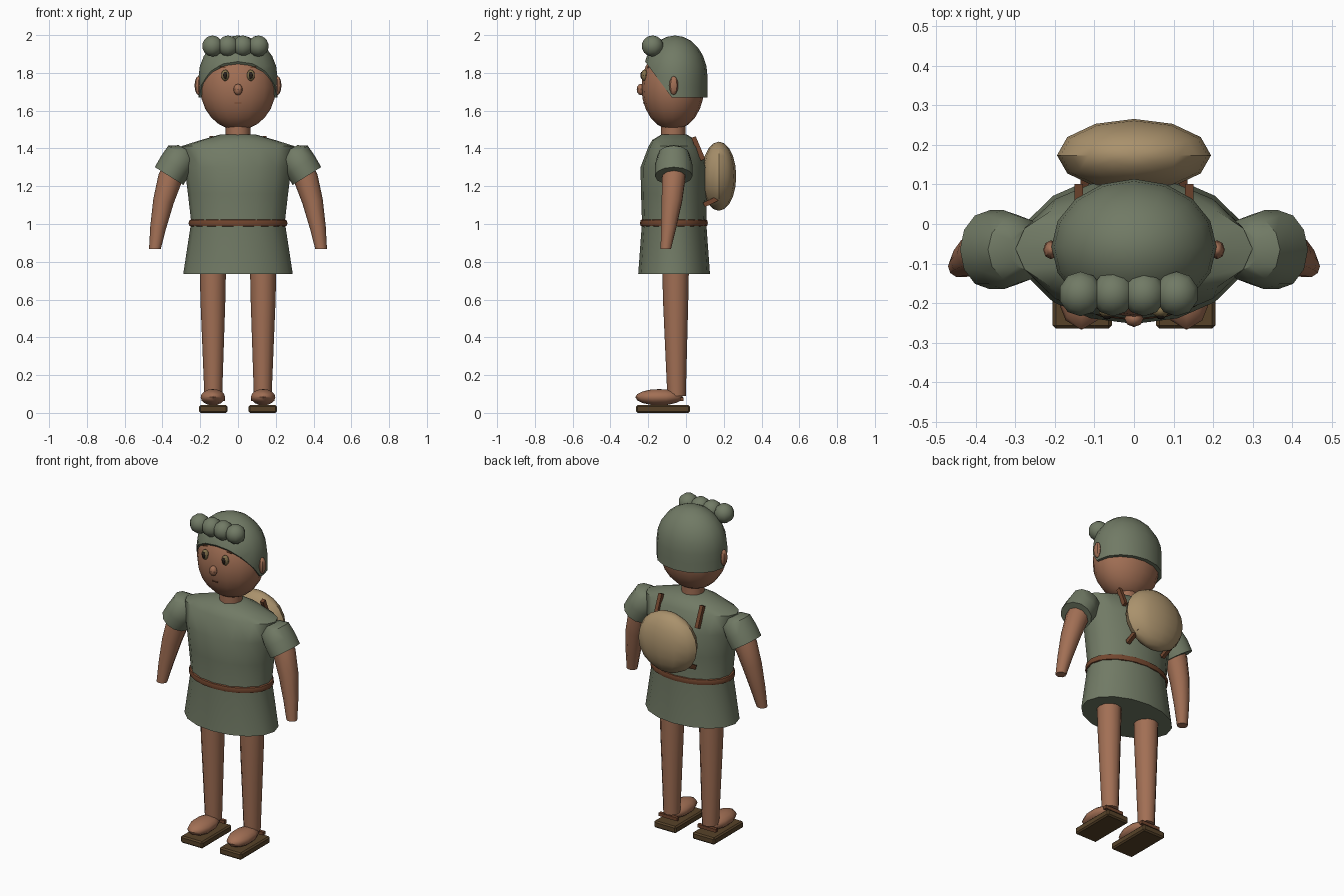
import bpy, bmesh, math
from mathutils import Vector, Matrix

if "Cube" in bpy.data.objects:
    bpy.data.objects.remove(bpy.data.objects["Cube"])


def material(name, rgb):
    m = bpy.data.materials.new(name)
    m.diffuse_color = (*rgb, 1)
    m.use_nodes = True
    m.node_tree.nodes["Principled BSDF"].inputs["Base Color"].default_value = m.diffuse_color
    return m


SKIN = material("skin", (0.36, 0.16, 0.09))
GREEN = material("grey_green", (0.165, 0.195, 0.13))
TAN = material("tan_canvas", (0.40, 0.285, 0.15))
LEATHER = material("brown_leather", (0.17, 0.062, 0.028))
SOLE = material("dark_sole", (0.095, 0.055, 0.022))
EYE = material("olive_eye", (0.22, 0.16, 0.07))
DARK = material("dark_pupil", (0.02, 0.014, 0.01))


def finish(name, bm, mat, angle=40):
    bmesh.ops.recalc_face_normals(bm, faces=bm.faces[:])
    me = bpy.data.meshes.new(name)
    bm.to_mesh(me)
    bm.free()
    me.materials.append(mat)
    ob = bpy.data.objects.new(name, me)
    bpy.context.collection.objects.link(ob)
    bpy.context.view_layer.objects.active = ob
    ob.select_set(True)
    bpy.ops.object.shade_smooth_by_angle(angle=math.radians(angle))
    ob.select_set(False)
    return ob


def ball_mesh(center, radii, segs=12, rings=8):
    bm = bmesh.new()
    bmesh.ops.create_uvsphere(bm, u_segments=segs, v_segments=rings, radius=1)
    bmesh.ops.transform(bm, matrix=Matrix.Translation(center) @ Matrix.Diagonal((*radii, 1)),
                        verts=bm.verts[:])
    return bm


def ball(name, center, radii, mat, segs=12, rings=8):
    return finish(name, ball_mesh(center, radii, segs, rings), mat)


def box(name, center, size, mat, rot_x=0, bevel=0):
    bm = bmesh.new()
    bmesh.ops.create_cube(bm, size=1)
    if bevel:
        bmesh.ops.scale(bm, vec=size, verts=bm.verts[:])
        bmesh.ops.bevel(bm, geom=bm.edges[:], offset=bevel, segments=1, affect='EDGES')
        size = (1, 1, 1)
    bmesh.ops.transform(bm, matrix=Matrix.Translation(center) @ Matrix.Rotation(rot_x, 4, 'X')
                        @ Matrix.Diagonal((*size, 1)), verts=bm.verts[:])
    return finish(name, bm, mat, 30)


def loft(name, rings, mat, segs=12, side=1, angle=40):
    """Each ring is (center, rx, ry, tilt about y); ends are capped."""
    bm = bmesh.new()
    loops = []
    for c, rx, ry, tilt in rings:
        rot = Matrix.Rotation(tilt, 3, 'Y')
        loop = []
        for i in range(segs):
            a = 2 * math.pi * i / segs
            p = Vector(c) + rot @ Vector((rx * math.cos(a), ry * math.sin(a), 0))
            loop.append(bm.verts.new((p.x * side, p.y, p.z)))
        loops.append(loop)
    for a, b in zip(loops, loops[1:]):
        for i in range(segs):
            j = (i + 1) % segs
            bm.faces.new((a[i], a[j], b[j], b[i]))
    bm.faces.new(loops[0])
    bm.faces.new(loops[-1])
    return finish(name, bm, mat, angle)


# Head, neck, nose and mouth
ball("head", (0, -0.07, 1.722), (0.2, 0.166, 0.225), SKIN, 16, 12)
loft("neck", [((0, -0.068, 1.45), 0.065, 0.065, 0), ((0, -0.068, 1.56), 0.065, 0.065, 0)], SKIN)
ball("nose", (0, -0.239, 1.712), (0.024, 0.022, 0.03), SKIN, 8, 6)
box("mouth", (0, -0.223, 1.64), (0.036, 0.008, 0.005), LEATHER)

# Cap of hair: dome with straight lower sides, cut by a sloped hairline and a flat nape
bm = ball_mesh((0, 0, 0), (1, 1, 1), 16, 12)
for v in bm.verts:
    if v.co.z < -0.01:
        r = math.hypot(v.co.x, v.co.y)
        if r > 0.01:
            v.co.x, v.co.y = v.co.x / r, v.co.y / r
bmesh.ops.transform(bm, matrix=Matrix.Translation((0, -0.058, 1.78))
                    @ Matrix.Diagonal((0.209, 0.172, 0.218, 1)), verts=bm.verts[:])
for co, no in (((0, 0, 1.67), (0, 0, 1)), ((0, -0.22, 1.865), (0, 0.195, 0.145))):
    cut = bmesh.ops.bisect_plane(bm, geom=bm.verts[:] + bm.edges[:] + bm.faces[:], dist=1e-5,
                                 plane_co=co, plane_no=Vector(no).normalized(), clear_inner=True)
    bmesh.ops.holes_fill(bm, edges=[e for e in bm.edges if e.is_boundary], sides=0)
finish("hair", bm, GREEN)

# Row of hair curls above the forehead
for i, x in enumerate((-0.135, -0.053, 0.025, 0.108)):
    ball(f"hair_curl_{i + 1}", (x, -0.177, 1.942), (0.057, 0.058, 0.056), GREEN, 10, 7)

# Tunic, from collar to hem
loft("tunic", [((0, -0.063, z), rx, ry, 0) for z, rx, ry in (
    (1.475, 0.09, 0.065), (1.445, 0.195, 0.115), (1.412, 0.30, 0.135), (1.30, 0.283, 0.178),
    (1.16, 0.265, 0.175), (1.01, 0.248, 0.17), (0.735, 0.29, 0.19))], GREEN, 16)

# Belt
loft("belt", [((0, -0.064, z), rx, ry, 0) for z, rx, ry in (
    (0.985, 0.24, 0.16), (0.99, 0.257, 0.176), (1.005, 0.262, 0.18),
    (1.02, 0.257, 0.176), (1.027, 0.24, 0.16))], LEATHER, 20)

# Round bag on the back
ball("back_bag", (0, 0.174, 1.253), (0.195, 0.092, 0.183), TAN, 12, 10)

for s, tag in ((1, "left"), (-1, "right")):
    # Face details and ears
    ball(f"{tag}_eye", (0.068 * s, -0.22, 1.787), (0.022, 0.018, 0.03), EYE, 10, 8)
    ball(f"{tag}_pupil", (0.068 * s, -0.233, 1.787), (0.012, 0.009, 0.019), DARK, 8, 6)
    box(f"{tag}_brow", (0.078 * s, -0.2, 1.83), (0.034, 0.009, 0.007), LEATHER)
    ball(f"{tag}_ear", (0.21 * s, -0.065, 1.733), (0.02, 0.024, 0.05), SKIN, 8, 6)

    # Sleeve and arm
    loft(f"{tag}_sleeve", [
        ((0.275, -0.065, 1.395), 0.045, 0.05, -0.52),
        ((0.295, -0.065, 1.368), 0.088, 0.085, -0.56),
        ((0.33, -0.065, 1.311), 0.091, 0.1, -0.56),
        ((0.365, -0.065, 1.254), 0.089, 0.1, -0.56)], GREEN, 12, s)
    loft(f"{tag}_arm", [
        ((0.31, -0.06, 1.34), 0.06, 0.06, -0.5),
        ((0.36, -0.065, 1.24), 0.065, 0.064, -0.4),
        ((0.395, -0.075, 1.12), 0.055, 0.057, -0.25),
        ((0.423, -0.092, 0.98), 0.042, 0.042, -0.15),
        ((0.44, -0.107, 0.867), 0.031, 0.029, 0)], SKIN, 10, s)

    # Leg and foot
    loft(f"{tag}_leg", [
        ((0.133, -0.055, 0.80), 0.07, 0.071, 0),
        ((0.133, -0.055, 0.60), 0.066, 0.067, 0),
        ((0.131, -0.05, 0.09), 0.047, 0.049, 0)], SKIN, 12, s)
    ball(f"{tag}_foot", (0.133 * s, -0.142, 0.083), (0.068, 0.126, 0.043), SKIN, 10, 8)

    # Sandal sole and heel strap
    box(f"{tag}_sole", (0.131 * s, -0.122, 0.021), (0.15, 0.285, 0.042), SOLE, 0, 0.008)
    box(f"{tag}_heel_strap", (0.131 * s, -0.022, 0.072), (0.125, 0.02, 0.02), LEATHER)

    # Bag straps showing above and below the bag
    box(f"{tag}_upper_strap", (0.14 * s, 0.065, 1.40), (0.022, 0.025, 0.13), LEATHER, 0.4)
    box(f"{tag}_lower_strap", (0.125 * s, 0.145, 1.125), (0.022, 0.11, 0.025), LEATHER, 0.45)
